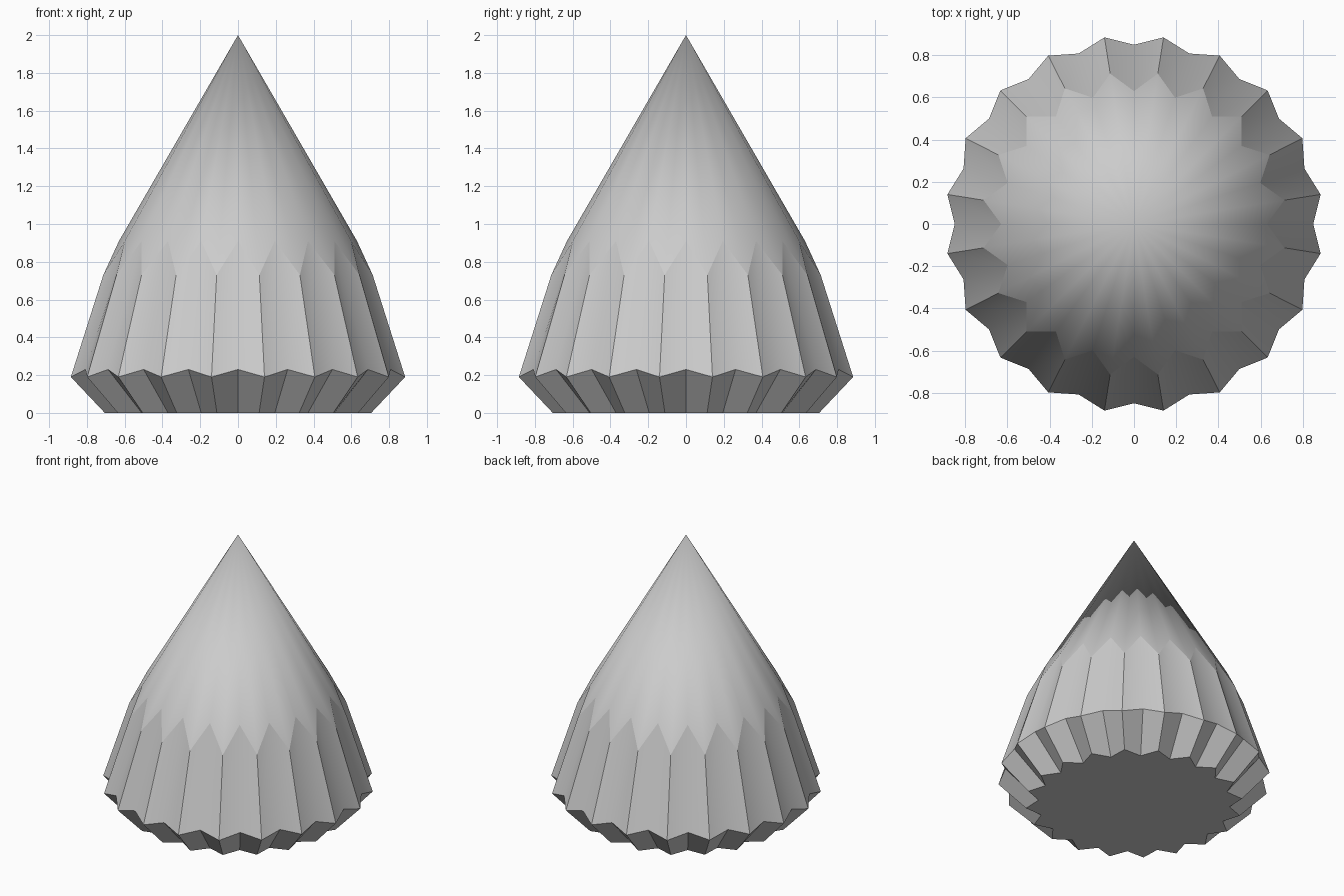
import bpy, bmesh, math

cube = bpy.data.objects.get("Cube")
if cube:
    bpy.data.objects.remove(cube)

# One plain grey material
grey = bpy.data.materials.new("plain_grey")
grey.use_nodes = True
colour = (0.6, 0.6, 0.6, 1.0)
grey.diffuse_color = colour
grey.node_tree.nodes["Principled BSDF"].inputs["Base Color"].default_value = colour

TEETH = 20
# (radius, height) of each ring: at the valleys and at the ridges
VALLEY = [(0.63, 0.0), (0.85, 0.23), (0.63, 0.91)]
RIDGE = [(0.714, 0.0), (0.896, 0.19), (0.722, 0.73)]

bm = bmesh.new()


def star_ring(valley, ridge):
    """Ring of alternating valley and ridge points."""
    ring = []
    for i in range(TEETH * 2):
        r, z = ridge if i % 2 else valley
        a = math.pi * i / TEETH
        ring.append(bm.verts.new((r * math.cos(a), r * math.sin(a), z)))
    return ring


rings = [star_ring(v, r) for v, r in zip(VALLEY, RIDGE)]
tip = bm.verts.new((0, 0, 2))
n = TEETH * 2

# Flat base, undercut rim and fluted skirt
bm.faces.new(reversed(rings[0]))
for low, high in zip(rings, rings[1:]):
    for i in range(n):
        j = (i + 1) % n
        bm.faces.new((low[i], low[j], high[j], high[i]))

# Pointed cone
for i in range(n):
    bm.faces.new((rings[-1][i], rings[-1][(i + 1) % n], tip))

mesh = bpy.data.meshes.new("fluted_cone")
bm.normal_update()
bm.to_mesh(mesh)
bm.free()
mesh.materials.append(grey)
cone = bpy.data.objects.new("fluted_cone", mesh)
bpy.context.collection.objects.link(cone)

# Smooth cone and flutes, crisp ridges and rim
bpy.ops.object.select_all(action='DESELECT')
cone.select_set(True)
bpy.context.view_layer.objects.active = cone
bpy.ops.object.shade_smooth_by_angle(angle=math.radians(30))

# Keep the zigzag line between cone and skirt crisp
top_ring = range(n * 2, n * 3)
for edge in mesh.edges:
    if all(v in top_ring for v in edge.vertices):
        edge.use_edge_sharp = True
